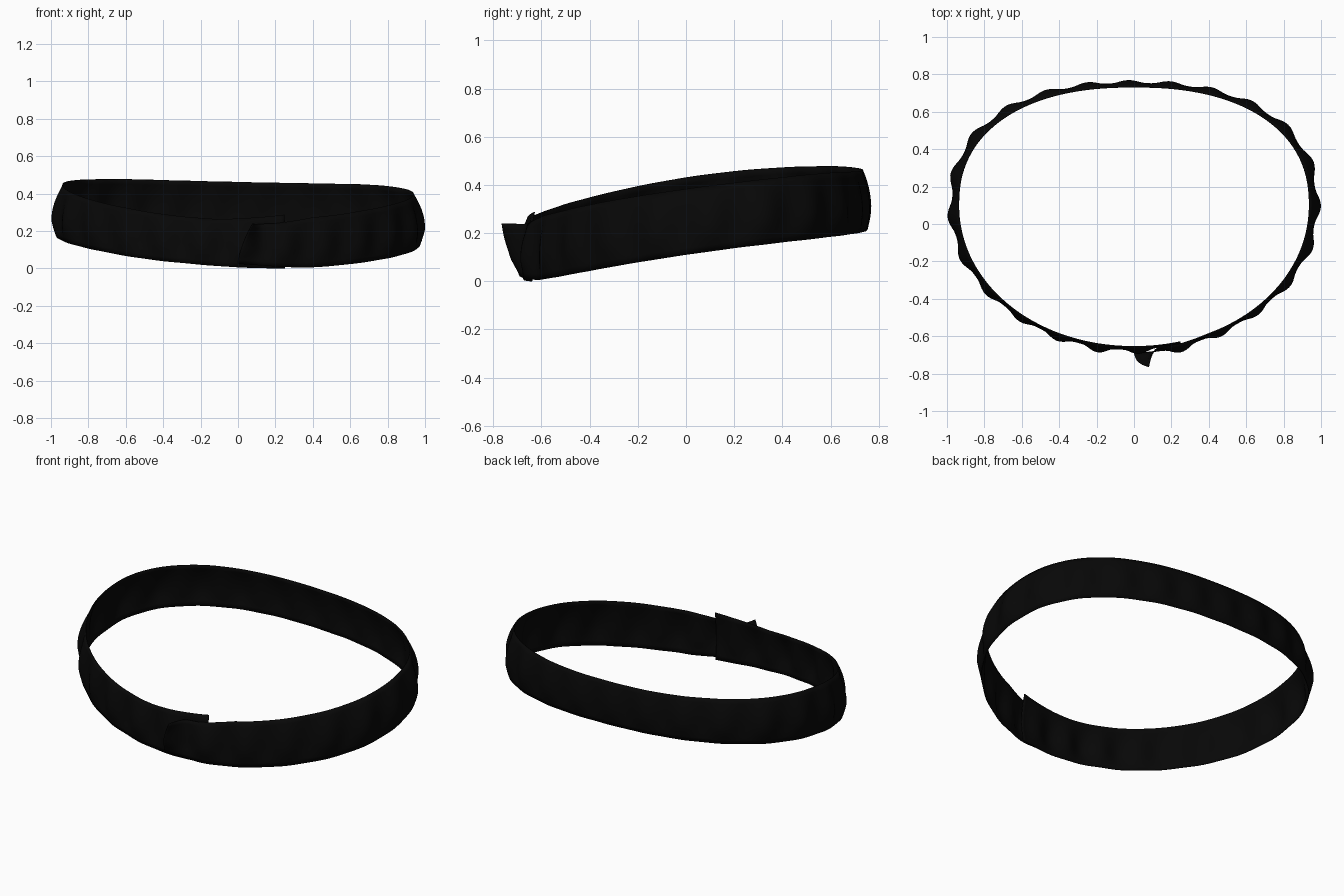
import bpy, bmesh, math
from mathutils import Vector

if "Cube" in bpy.data.objects:
    bpy.data.objects.remove(bpy.data.objects["Cube"])


def plan(a):
    """Waist outline seen from above: rounder in front, squarer behind."""
    c, s = math.cos(a), math.sin(a)
    n, ry = (2.3, 0.632) if s > 0 else (2.03, 0.755)
    x = 0.937 * math.copysign(abs(c) ** (2 / n), c)
    y = 0.1 + ry * math.copysign(abs(s) ** (2 / n), s)
    return Vector((x, y))


# Outline resampled evenly by length, starting at the front centre
N = 4000
ring = [plan(-math.pi / 2 + 2 * math.pi * i / N) for i in range(N + 1)]
dist = [0.0]
for p, q in zip(ring, ring[1:]):
    dist.append(dist[-1] + (q - p).length)
LENGTH = dist[-1]


def at(s):
    s %= LENGTH
    lo, hi = 0, N
    while hi - lo > 1:
        mid = (lo + hi) // 2
        if dist[mid] <= s:
            lo = mid
        else:
            hi = mid
    t = (s - dist[lo]) / max(dist[hi] - dist[lo], 1e-9)
    return ring[lo].lerp(ring[hi], t)


def band_point(s, v):
    p = at(s)
    tan = (at(s + 0.02) - at(s - 0.02)).normalized()
    out = Vector((tan.y, -tan.x))
    x, y = p
    front = max(0.0, min(1.0, (0.1 - y) / 0.5))
    # tilted top and bottom edges
    top = 0.43 + 0.156 * y - 0.129 * y * y - 0.022 * max(x + 0.6, 0)
    top -= 0.13 * max(x - 0.6, 0) ** 2
    bottom = 0.118 + 0.159 * y - 0.069 * y * y - 0.027 * (x - 0.6)
    bottom += 0.012 * front * max(0, min(1, 0.5 - x * 2))
    # outward bulge with regular ripples that fade out at both edges
    side = min(1, abs(x) / 0.94) ** 2
    bulge = 0.026 + 0.019 * side - 0.012 * front * math.sin(math.pi * side)
    ripple = 0.35 + 0.4 * front * (1 - side)
    wave = math.cos(2 * math.pi * 24 * (s / LENGTH - 0.5) - 0.8)
    wave *= min(1, 0.15 + v * 2.6)
    off = bulge * (1 + ripple * wave) * (1 - (abs(v - 0.35) / 0.65) ** 2)
    # overlapping outer end, its top corner curled outward
    start = max(0, 1 - s / 0.4)
    off += 0.014 * min(1, start * 2)
    top -= 0.02 * min(1, start * 2)
    bottom += 0.02 * start
    curl = max(0, 1 - s / 0.13) ** 1.5 * v ** 1.6
    off += 0.096 * curl
    p = p + Vector((0.078 * curl, 0))
    # tucked inner end, raised slightly at its top corner
    tuck = max(0, min(1, (s - LENGTH + 0.1) / 0.35))
    off *= 1 - 0.5 * tuck
    top += 0.025 * tuck
    p = p + out * off
    return (p.x, p.y, bottom + (top - bottom) * v)


# Fabric waistband
COLS, ROWS = 300, 10
total = LENGTH + 0.25
bm = bmesh.new()
grid = [[bm.verts.new(band_point(total * i / COLS, j / ROWS))
         for j in range(ROWS + 1)] for i in range(COLS + 1)]
for a, b in zip(grid, grid[1:]):
    for j in range(ROWS):
        bm.faces.new((a[j], b[j], b[j + 1], a[j + 1]))
low = min(v.co.z for v in bm.verts)
for v in bm.verts:
    v.co.z -= low
mesh = bpy.data.meshes.new("waistband")
bm.to_mesh(mesh)
bm.free()
band = bpy.data.objects.new("waistband", mesh)
bpy.context.collection.objects.link(band)

black = bpy.data.materials.new("black fabric")
black.diffuse_color = (0.0022, 0.0022, 0.0022, 1)
black.use_nodes = True
black.node_tree.nodes["Principled BSDF"].inputs["Base Color"].default_value = black.diffuse_color
mesh.materials.append(black)

thick = band.modifiers.new("thickness", 'SOLIDIFY')
thick.thickness = 0.005
thick.offset = 0

bpy.context.view_layer.objects.active = band
band.select_set(True)
bpy.ops.object.shade_smooth_by_angle(angle=math.radians(40))
